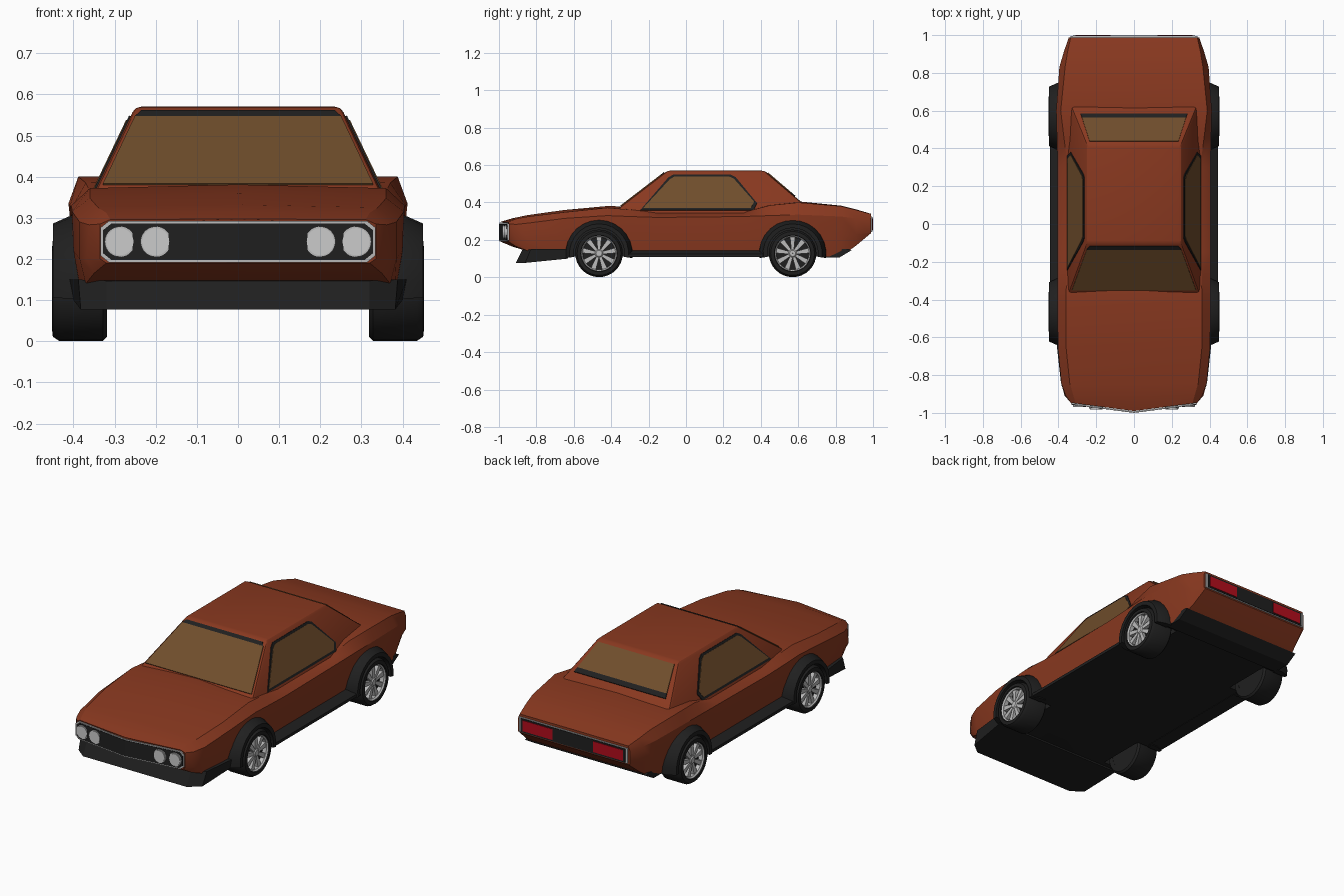
import bpy, bmesh, math
from mathutils import Vector

if "Cube" in bpy.data.objects:
    bpy.data.objects.remove(bpy.data.objects["Cube"])


def material(name, rgb):
    m = bpy.data.materials.new(name)
    m.diffuse_color = (*rgb, 1)
    m.use_nodes = True
    m.node_tree.nodes["Principled BSDF"].inputs["Base Color"].default_value = m.diffuse_color
    return m


PAINT = material("paint", (0.25, 0.04, 0.014))
BLACK = material("black trim", (0.014, 0.014, 0.014))
GLASS = material("tinted glass", (0.16, 0.075, 0.025))
SILVER = material("silver", (0.5, 0.5, 0.5))
LAMP = material("lamp", (0.6, 0.6, 0.6))
RED = material("red lens", (0.45, 0.004, 0.012))


def finish(name, bm, *mats, smooth=None):
    bmesh.ops.recalc_face_normals(bm, faces=bm.faces[:])
    me = bpy.data.meshes.new(name)
    bm.to_mesh(me)
    bm.free()
    ob = bpy.data.objects.new(name, me)
    bpy.context.collection.objects.link(ob)
    for m in mats:
        me.materials.append(m)
    if smooth:
        bpy.ops.object.select_all(action='DESELECT')
        ob.select_set(True)
        bpy.context.view_layer.objects.active = ob
        bpy.ops.object.shade_smooth_by_angle(angle=math.radians(smooth))
    return ob


def skin(bm, rings, wrap=False, cap=True):
    """Join equal closed rings of points with quads."""
    vs = [[bm.verts.new(p) for p in r] for r in rings]
    n = len(vs[0])
    pairs = list(zip(vs, vs[1:])) + ([(vs[-1], vs[0])] if wrap else [])
    for a, b in pairs:
        for i in range(n):
            bm.faces.new((a[i], a[(i + 1) % n], b[(i + 1) % n], b[i]))
    if cap and not wrap:
        bm.faces.new(vs[0])
        bm.faces.new(vs[-1])


def prism(name, pts, vec, mat, mirror=True):
    """Extrude a polygon along a vector, optionally mirrored across x."""
    bm = bmesh.new()
    for s in ((1, -1) if mirror else (1,)):
        a = [Vector((s * p[0], p[1], p[2])) for p in pts]
        v = Vector((s * vec[0], vec[1], vec[2]))
        skin(bm, [a, [p + v for p in a]])
    return finish(name, bm, mat)


def lathe(name, prof, y, z, side, mat, n=32, a0=0, a1=360, smooth=35):
    """Sweep a closed (x, radius) profile around an x-parallel axis."""
    full = a1 - a0 == 360
    bm = bmesh.new()
    rings = []
    for i in range(n if full else n + 1):
        a = math.radians(a0 + (a1 - a0) * i / n)
        rings.append([(side * x, y + r * math.cos(a), z + r * math.sin(a)) for x, r in prof])
    skin(bm, rings, wrap=full)
    return finish(name, bm, mat, smooth=smooth)


# Body: y, sweep-back, centre height, then shoulder / belt / lower / bottom (x, z)
sections = [
    (-.99, .13, .297, (.31, .296), (.335, .285), (.335, .2), (.32, .19)),
    (-.93, .06, .315, (.32, .312), (.362, .283), (.368, .2), (.35, .165)),
    (-.85, .02, .332, (.34, .325), (.385, .29), (.385, .2), (.37, .14)),
    (-.65, 0, .36, (.36, .348), (.403, .315), (.4, .22), (.38, .11)),
    (-.42, 0, .381, (.36, .372), (.405, .33), (.4, .22), (.385, .11)),
    (-.3, 0, .378, (.358, .362), (.405, .325), (.4, .22), (.385, .11)),
    (-.15, 0, .36, (.35, .345), (.404, .32), (.4, .22), (.385, .11)),
    (.3, 0, .36, (.35, .345), (.404, .325), (.4, .22), (.385, .11)),
    (.45, 0, .392, (.37, .385), (.408, .33), (.4, .22), (.385, .11)),
    (.6, 0, .406, (.388, .4), (.412, .335), (.4, .22), (.385, .11)),
    (.83, 0, .383, (.365, .38), (.395, .325), (.385, .22), (.37, .112)),
    (.91, 0, .363, (.352, .36), (.372, .315), (.368, .23), (.35, .17)),
    (.988, 0, .34, (.335, .339), (.345, .315), (.345, .24), (.335, .235)),
]
bm = bmesh.new()
rings = []
for y, k, zt, *half in sections:
    right = [(x, y + k * x, z) for x, z in half]
    left = [(-x, yy, z) for x, yy, z in reversed(right)]
    rings.append([(0, y, zt)] + right + [(0, y, half[-1][1])] + left)
skin(bm, rings)
for f in bm.faces:
    c = f.calc_center_median()
    f.material_index = int(c.z < .127)
body = finish("body", bm, PAINT, BLACK, smooth=28)

# Wheel wells
WHEELS = [(s, y) for s in (1, -1) for y in (-.465, .57)]
AXLE = .128
for s, y in WHEELS:
    bm = bmesh.new()
    skin(bm, [[(s * x, y + .14 * math.cos(i * math.pi / 16), AXLE + .14 * math.sin(i * math.pi / 16))
               for i in range(32)] for x in (.3, .5)])
    cutter = finish("well_cutter", bm, BLACK)
    cutter.hide_render = True
    mod = body.modifiers.new("well", 'BOOLEAN')
    mod.operation = 'DIFFERENCE'
    mod.object = cutter
    mod.material_mode = 'TRANSFER'
    bpy.context.view_layer.objects.active = body
    bpy.ops.object.modifier_apply(modifier=mod.name)
    bpy.data.objects.remove(cutter)

# Cabin: tapered block with softened edges
bm = bmesh.new()
skin(bm, [[(w, f, z), (w, r, z), (-w, r, z), (-w, f, z)]
          for w, f, r, z in ((.36, -.40, .69, .34), (.25, -.10, .42, .57))])
bmesh.ops.bevel(bm, geom=bm.edges[:], offset=.014, segments=2, profile=.5, affect='EDGES')
finish("cabin", bm, PAINT, smooth=28)


def side_x(z): return .36 - .11 * (z - .34) / .23
def front_y(z): return -.40 + .30 * (z - .34) / .23
def rear_y(z): return .69 - .27 * (z - .34) / .23


# Side windows with black surrounds
outline = [(-.245, .357), (-.095, .532), (-.07, .547), (.24, .547), (.265, .535), (.38, .395), (.36, .357)]
for name, sy, sz, t, m in (("side_window_frame", 1, 1, .004, BLACK), ("side_window", .95, .88, .006, GLASS)):
    pts = [(.08 + (y - .08) * sy, .452 + (z - .452) * sz) for y, z in outline]
    prism(name, [(side_x(z), y, z) for y, z in pts], (t * .9, 0, t * .43), m)


# Windscreen and rear window with black bands
def screen(name, zy, rows, vec, mat):
    right = [(x, zy(z), z) for x, z in rows]
    prism(name, right + [(-x, y, z) for x, y, z in reversed(right)], vec, mat, mirror=False)


fv, rv = (0, -.003, .004), (0, .003, .004)
screen("windscreen", front_y, [(.25, .545), (.328, .38)], fv, GLASS)
screen("windscreen_band", front_y, [(.235, .558), (.25, .544)], fv, BLACK)
screen("rear_window", rear_y, [(.235, .556), (.275, .45)], rv, GLASS)
screen("rear_window_band", rear_y, [(.275, .45), (.283, .432)], rv, BLACK)


# Pointed grille with silver rim
def grille_y(x): return -.992 + .13 * x


for name, inset, t, m in (("grille_rim", 0, .006, SILVER), ("grille", .006, .008, BLACK)):
    w, lo, hi = .334 - inset, .192 + inset, .292 - inset
    pts = [(0, hi), (w - .02, hi), (w, hi - .016), (w, lo + .016), (w - .02, lo), (0, lo)]
    prism(name, [(x, grille_y(x), z) for x, z in pts], (0, -t, 0), m)

# Four round headlights
for s in (1, -1):
    for x in (.2, .287):
        for name, r, y0, m in (("headlight_bezel", .037, .010, SILVER), ("headlight", .033, .013, LAMP)):
            pts = [(x + r * math.cos(i * math.pi / 14), grille_y(x) + .005,
                    .242 + r * math.sin(i * math.pi / 14)) for i in range(28)]
            prism(name, [(s * p[0], p[1], p[2]) for p in pts], (0, -y0 - .007, 0), m, mirror=False)


# Tail panel and lights
def tail(name, x0, x1, z0, z1, t, mat):
    prism(name, [(x0, .984, z0), (x1, .984, z0), (x1, .984, z1), (x0, .984, z1)], (0, t, 0), mat)


tail("tail_rim", 0, .335, .242, .326, .010, SILVER)
tail("tail_panel", 0, .323, .246, .322, .013, BLACK)
tail("tail_light", .125, .31, .254, .314, .016, RED)

# Front lip spoiler: plan outline at bottom and top edges
lip = []
for half in ([(.32, -.91, .077), (.382, -.86, .077), (.4, -.63, .1)],
             [(.32, -.875, .147), (.388, -.83, .15), (.41, -.63, .15)]):
    lip.append(half + [(-x, y, z) for x, y, z in reversed(half)])
bm = bmesh.new()
skin(bm, lip)
finish("front_lip", bm, BLACK)

# Rear valance and side skirts
prism("rear_valance", [(-.374, y, z) for y, z in ((.72, .106), (.82, .106), (.885, .145), (.87, .152), (.72, .15))],
      (.748, 0, 0), BLACK, mirror=False)
prism("side_skirt", [(x, -.31, z) for x, z in ((.36, .108), (.445, .108), (.445, .124), (.4, .142), (.36, .142))],
      (0, .725, 0), BLACK)

# Wheels and arch flares
for s, y in WHEELS:
    lathe("arch_flare", [(.37, .18), (.405, .178), (.45, .158), (.45, .136), (.37, .136)],
          y, AXLE, s, BLACK, n=14, a0=-8, a1=188, smooth=30)
    lathe("tire", [(.318, .09), (.318, .117), (.328, .127), (.435, .127), (.45, .117), (.452, .098), (.44, .094), (.41, .09)],
          y, AXLE, s, BLACK)
    lathe("rim", [(.41, .086), (.44, .088), (.446, .094), (.44, .098), (.41, .098)], y, AXLE, s, SILVER)
    lathe("wheel_back", [(.32, .001), (.418, .001), (.418, .092), (.32, .092)], y, AXLE, s, BLACK)
    lathe("hub", [(.41, .001), (.443, .001), (.443, .016), (.436, .024), (.41, .024)], y, AXLE, s, SILVER, n=20)
    bm = bmesh.new()
    for i in range(9):
        a = i * math.tau / 9 + math.pi / 2
        c, d = math.cos(a), math.sin(a)
        skin(bm, [[(s * x, y + r * c - w * d, AXLE + r * d + w * c)
                   for r, w in ((.015, -.007), (.09, -.014), (.09, .014), (.015, .007))] for x in (.412, .438)])
    finish("spokes", bm, SILVER)
